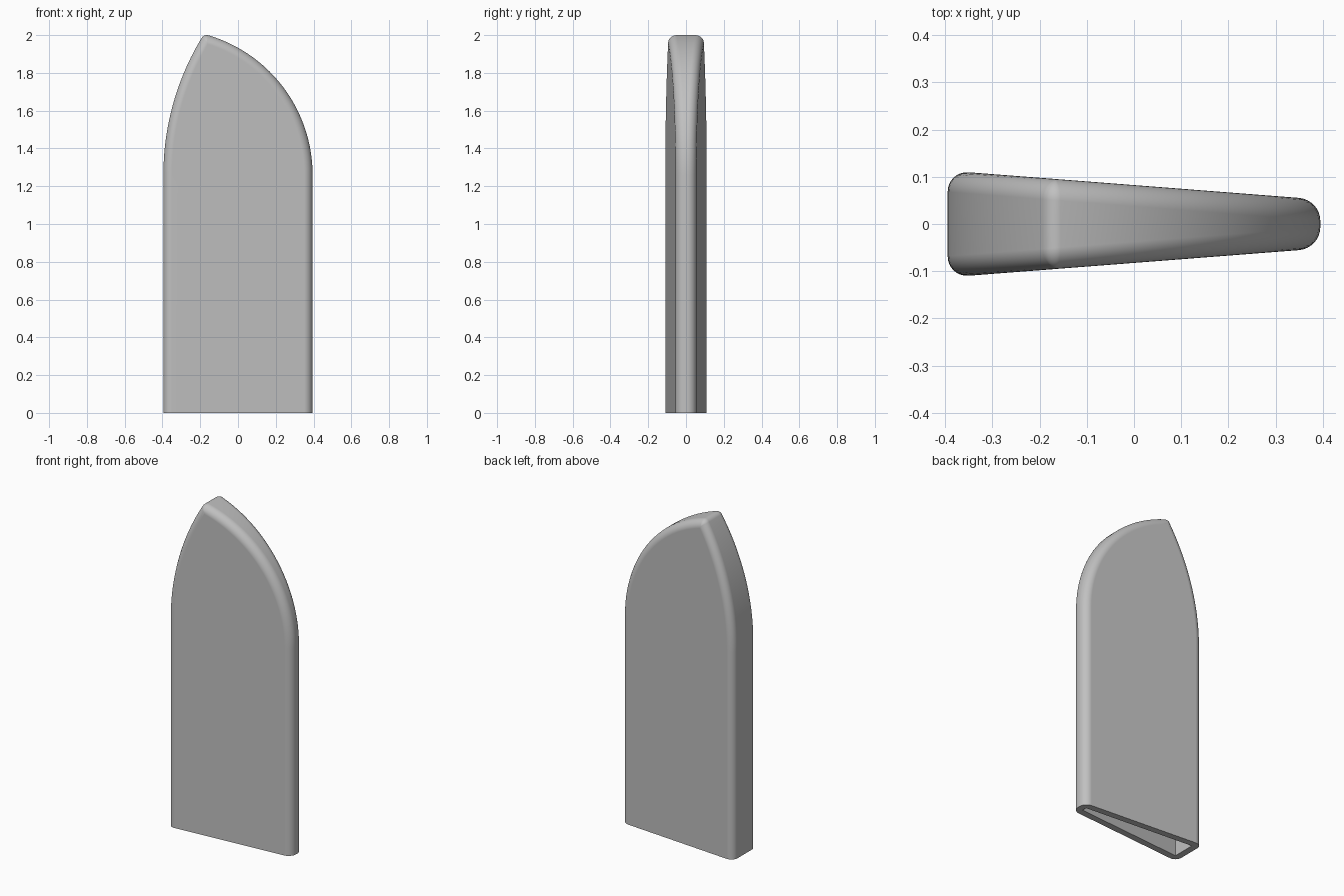
import bpy, bmesh, math

if "Cube" in bpy.data.objects:
    bpy.data.objects.remove(bpy.data.objects["Cube"])

HALF_W = 0.395      # half width of the sheath
SHOULDER = 1.26     # height where the sides start to curve
ROUND = 0.045       # rounding of the long edges
TIP_R = 0.033       # rounding of the tip
WALL = 0.04         # wall thickness
TIP_X, TIP_Z = -0.165, 2.0 - TIP_R
ARC, TIP, STEPS = 26, 6, 8


def arc_radius(dx):
    """Radius of an arc that leaves a vertical side and reaches the tip centre."""
    dz = TIP_Z - SHOULDER
    return (dx * dx + dz * dz) / (2 * dx) + TIP_R


R_LEFT = arc_radius(TIP_X + HALF_W - TIP_R)
R_RIGHT = arc_radius(HALF_W - TIP_R - TIP_X)
C_LEFT = -HALF_W + R_LEFT
C_RIGHT = HALF_W - R_RIGHT


def half_depth(x):
    """The sheath tapers from the thick left edge to the thin right edge."""
    return 0.0825 - 0.0775 * x


def outline(d):
    """Pointed blade outline, inset by d, open along the bottom."""
    rl, rr = R_LEFT - d, R_RIGHT - d
    e = max(d, TIP_R)
    a, b = R_LEFT - e, R_RIGHT - e
    x = (a * a - b * b + C_RIGHT ** 2 - C_LEFT ** 2) / (2 * (C_RIGHT - C_LEFT))
    z = math.sqrt(a * a - (x - C_LEFT) ** 2)
    t_left = math.atan2(z, x - C_LEFT)
    t_right = math.atan2(z, x - C_RIGHT)
    pts = [(-HALF_W + d, 0.0)]
    for i in range(ARC + 1):
        t = math.pi + (t_left - math.pi) * i / ARC
        pts.append((C_LEFT + rl * math.cos(t), SHOULDER + rl * math.sin(t)))
    for i in range(1, TIP):
        t = t_left + (t_right - t_left) * i / TIP
        r = max(TIP_R - d, 0)
        pts.append((x + r * math.cos(t), SHOULDER + z + r * math.sin(t)))
    for i in range(ARC + 1):
        t = t_right * (1 - i / ARC)
        pts.append((C_RIGHT + rr * math.cos(t), SHOULDER + rr * math.sin(t)))
    pts.append((HALF_W - d, 0.0))
    return pts


bm = bmesh.new()
outer, inner = [], []
count = 2 * (STEPS + 1)
for k in range(count):
    # Outer rings run round the front edge, then the back edge
    side = -1 if k <= STEPS else 1
    s = STEPS - k if k <= STEPS else k - STEPS - 1
    t = math.pi / 2 * s / STEPS
    d = ROUND * (1 - math.cos(t))
    outer.append([bm.verts.new((x, side * (half_depth(x) - ROUND + ROUND * math.sin(t)), z))
                  for x, z in outline(d)])
    # Inner rings form the square-cornered cavity
    f = -1 + 2 * k / (count - 1)
    inner.append([bm.verts.new((x, f * (half_depth(x) - WALL), z))
                  for x, z in outline(WALL)])

# Edge walls of the shell and the cavity
n = len(outer[0])
for rings in (outer, inner):
    for k in range(count - 1):
        for i in range(n - 1):
            bm.faces.new((rings[k][i], rings[k][i + 1], rings[k + 1][i + 1], rings[k + 1][i]))
    bm.faces.new(rings[0])
    bm.faces.new(rings[-1])

# Bottom rim
for k in range(count - 1):
    for i in (0, -1):
        bm.faces.new((outer[k][i], outer[k + 1][i], inner[k + 1][i], inner[k][i]))
for k in (0, -1):
    bm.faces.new((outer[k][0], outer[k][-1], inner[k][-1], inner[k][0]))

bmesh.ops.remove_doubles(bm, verts=bm.verts, dist=1e-5)
bmesh.ops.recalc_face_normals(bm, faces=bm.faces)
mesh = bpy.data.meshes.new("sheath")
bm.to_mesh(mesh)
bm.free()

sheath = bpy.data.objects.new("sheath", mesh)
bpy.context.collection.objects.link(sheath)
grey = bpy.data.materials.new("plain grey")
grey.diffuse_color = (0.53, 0.53, 0.53, 1)
grey.use_nodes = True
grey.node_tree.nodes["Principled BSDF"].inputs["Base Color"].default_value = grey.diffuse_color
mesh.materials.append(grey)

# Smooth shading with crisp rim and flat broad faces
bpy.context.view_layer.objects.active = sheath
sheath.select_set(True)
bpy.ops.object.shade_smooth_by_angle(angle=math.radians(35))
weighted = sheath.modifiers.new("flat_face_normals", 'WEIGHTED_NORMAL')
weighted.keep_sharp = True
